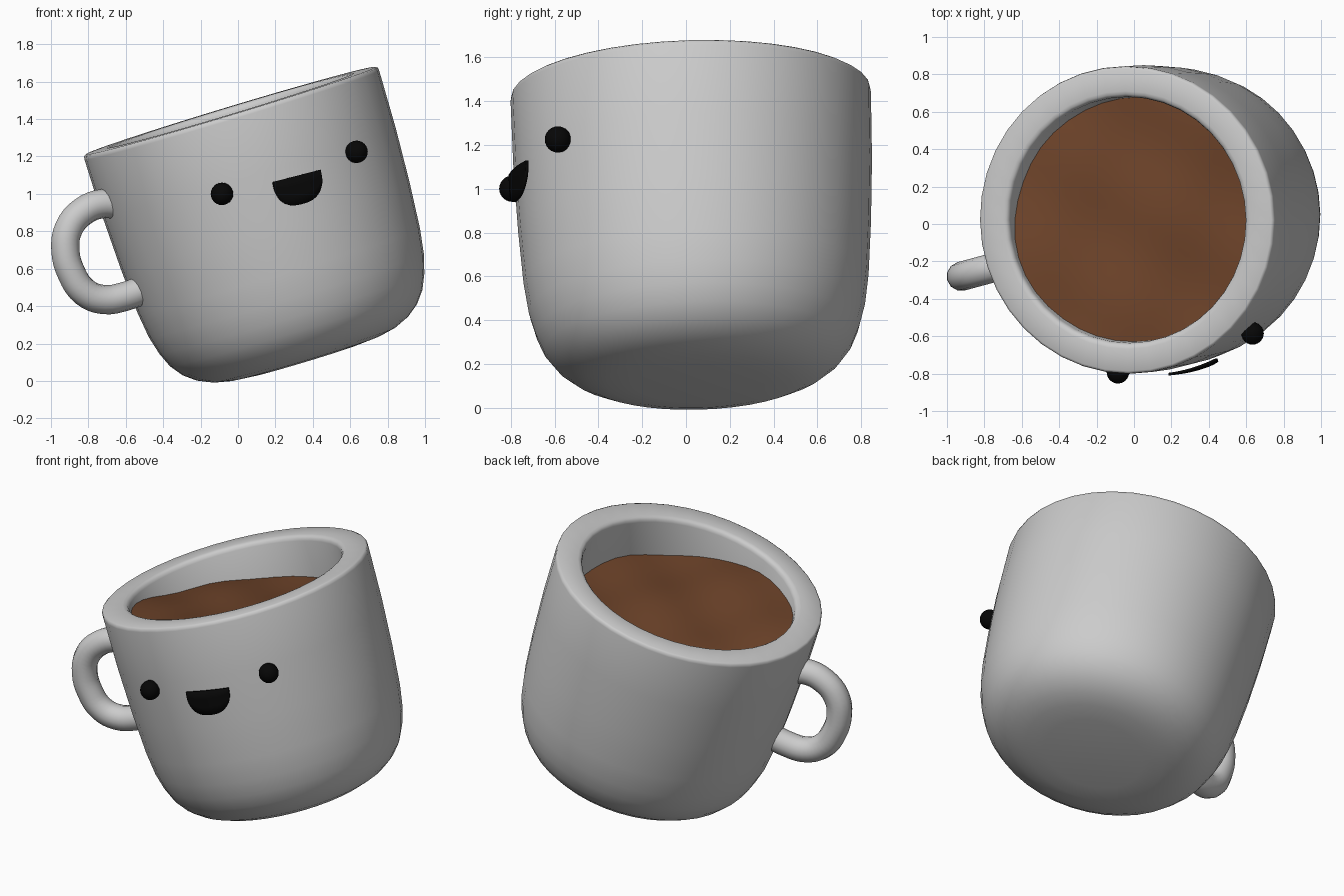
import bpy, bmesh, math
from mathutils import Matrix, Vector

if "Cube" in bpy.data.objects:
    bpy.data.objects.remove(bpy.data.objects["Cube"])

# Tilted frame of the mug: local z is the mug axis
origin = Vector((0.363, 0.06, 0.11))
az = Vector((-0.289, -0.028, 0.957)).normalized()
ay = az.cross(Vector((0.957, 0, 0.289))).normalized()
ax = ay.cross(az)
TILT = Matrix.Translation(origin) @ Matrix((ax, ay, az)).transposed().to_4x4()
UNTILT = TILT.inverted()


def material(name, rgb):
    m = bpy.data.materials.new(name)
    m.diffuse_color = (*rgb, 1)
    m.use_nodes = True
    m.node_tree.nodes["Principled BSDF"].inputs["Base Color"].default_value = m.diffuse_color
    return m


def finish(ob, mat=None, angle=55):
    bpy.ops.object.select_all(action='DESELECT')
    ob.select_set(True)
    bpy.context.view_layer.objects.active = ob
    if ob.type == 'CURVE':
        bpy.ops.object.convert(target='MESH')
        ob = bpy.context.object
    bpy.ops.object.shade_smooth_by_angle(angle=math.radians(angle))
    if mat:
        ob.data.materials.append(mat)
    return ob


def mesh_object(name, verts, faces, mat=None):
    me = bpy.data.meshes.new(name)
    me.from_pydata(verts, [], faces)
    bm = bmesh.new()
    bm.from_mesh(me)
    bmesh.ops.remove_doubles(bm, verts=bm.verts, dist=1e-5)
    bmesh.ops.recalc_face_normals(bm, faces=bm.faces)
    bm.to_mesh(me)
    bm.free()
    ob = bpy.data.objects.new(name, me)
    bpy.context.collection.objects.link(ob)
    return finish(ob, mat)


def rings(points_of_ring, n_rings, sides):
    """Skin successive closed rings with quads."""
    verts = [points_of_ring(i, 2 * math.pi * j / sides)
             for i in range(n_rings) for j in range(sides)]
    faces = [(i * sides + j, i * sides + (j + 1) % sides,
              (i + 1) * sides + (j + 1) % sides, (i + 1) * sides + j)
             for i in range(n_rings - 1) for j in range(sides)]
    return verts, faces


brown = material("cocoa", (0.15, 0.055, 0.022))
black = material("black", (0.002, 0.002, 0.002))

# Mug body: lathed outer wall, rim and hollow inside
profile = [(0, 0), (0.3, 0.001), (0.42, 0.011), (0.51, 0.03), (0.59, 0.065),
           (0.655, 0.115), (0.705, 0.18), (0.74, 0.26), (0.768, 0.36),
           (0.788, 0.5), (0.806, 0.75), (0.819, 1.05), (0.823, 1.37),
           (0.82, 1.388), (0.808, 1.395), (0.69, 1.396), (0.674, 1.392),
           (0.663, 1.382), (0.658, 1.365), (0.65, 1.1), (0.63, 0.5),
           (0.52, 0.22), (0.3, 0.15), (0, 0.15)]
mesh_object("mug_body", *rings(
    lambda i, t: TILT @ Vector((profile[i][0] * math.cos(t),
                                profile[i][0] * math.sin(t), profile[i][1])),
    len(profile), 40))


# Drink: nearly level, rippled disc whose edge sits inside the wall
def drink_point(i, t):
    u, v = 0.67 * i / 12 * math.cos(t), 0.67 * i / 12 * math.sin(t)
    w = 1.15
    for _ in range(6):
        p = TILT @ Vector((u, v, w))
        z = (1.25 + 0.15 * p.x - 0.06 * p.y + 0.12 * p.x * p.y
             + 0.018 * math.sin(8 * p.x + 3 * p.y) * math.cos(7 * p.y - 2 * p.x))
        w += (z - p.z) / az.z
    return TILT @ Vector((u, v, w))


mesh_object("drink", *rings(drink_point, 13, 40), brown)

# Handle: round tube swept along a smooth path
path = [(-0.6, 0.93), (-0.72, 0.948), (-0.83, 0.905), (-0.905, 0.815),
        (-0.923, 0.7), (-0.89, 0.575), (-0.82, 0.475), (-0.72, 0.435),
        (-0.6, 0.453), (-0.48, 0.5)]
cu = bpy.data.curves.new("handle", 'CURVE')
cu.dimensions = '3D'
cu.bevel_depth = 0.078
cu.bevel_resolution = 4
cu.resolution_u = 4
cu.use_fill_caps = True
sp = cu.splines.new('BEZIER')
sp.bezier_points.add(len(path) - 1)
for bp, (x, z) in zip(sp.bezier_points, path):
    bp.co = (x, -0.28 + 0.27 * (x + 0.925), z)
    bp.handle_left_type = bp.handle_right_type = 'AUTO'
handle = bpy.data.objects.new("handle", cu)
bpy.context.collection.objects.link(handle)
finish(handle)

# Eyes
for name, loc in (("eye_left", (-0.086, -0.793, 1.0)),
                  ("eye_right", (0.634, -0.585, 1.225))):
    bpy.ops.mesh.primitive_uv_sphere_add(segments=24, ring_count=12,
                                         radius=0.06, location=loc)
    bpy.context.object.name = name
    finish(bpy.context.object, black)


# Mouth: thin smile-shaped plate wrapped around the wall
def on_wall(x, z, r=0.842):
    y = -0.76
    for _ in range(8):
        p = UNTILT @ Vector((x, y, z))
        p.y = -math.sqrt(r * r - p.x * p.x)
        y = (TILT @ p).y
    return Vector((x, y, z))


cols, rows = 20, 3
verts = []
for c in range(cols + 1):
    s = 0.5 - 0.5 * math.cos(math.pi * c / cols)
    depth = 0.03 + 0.127 * max(0, 1 - abs(2 * s - 1) ** 2.6) ** 0.5
    for r in range(rows + 1):
        d = depth * r / rows
        verts.append(on_wall(0.184 + 0.255 * s + 0.2 * d,
                             1.063 + 0.066 * s - 0.957 * d))
k = rows + 1
faces = [(c * k + r, c * k + r + 1, (c + 1) * k + r + 1, (c + 1) * k + r)
         for c in range(cols) for r in range(rows)]
mouth = mesh_object("mouth", verts, faces, black)
sol = mouth.modifiers.new("thickness", 'SOLIDIFY')
sol.thickness = 0.014
sol.offset = 0
